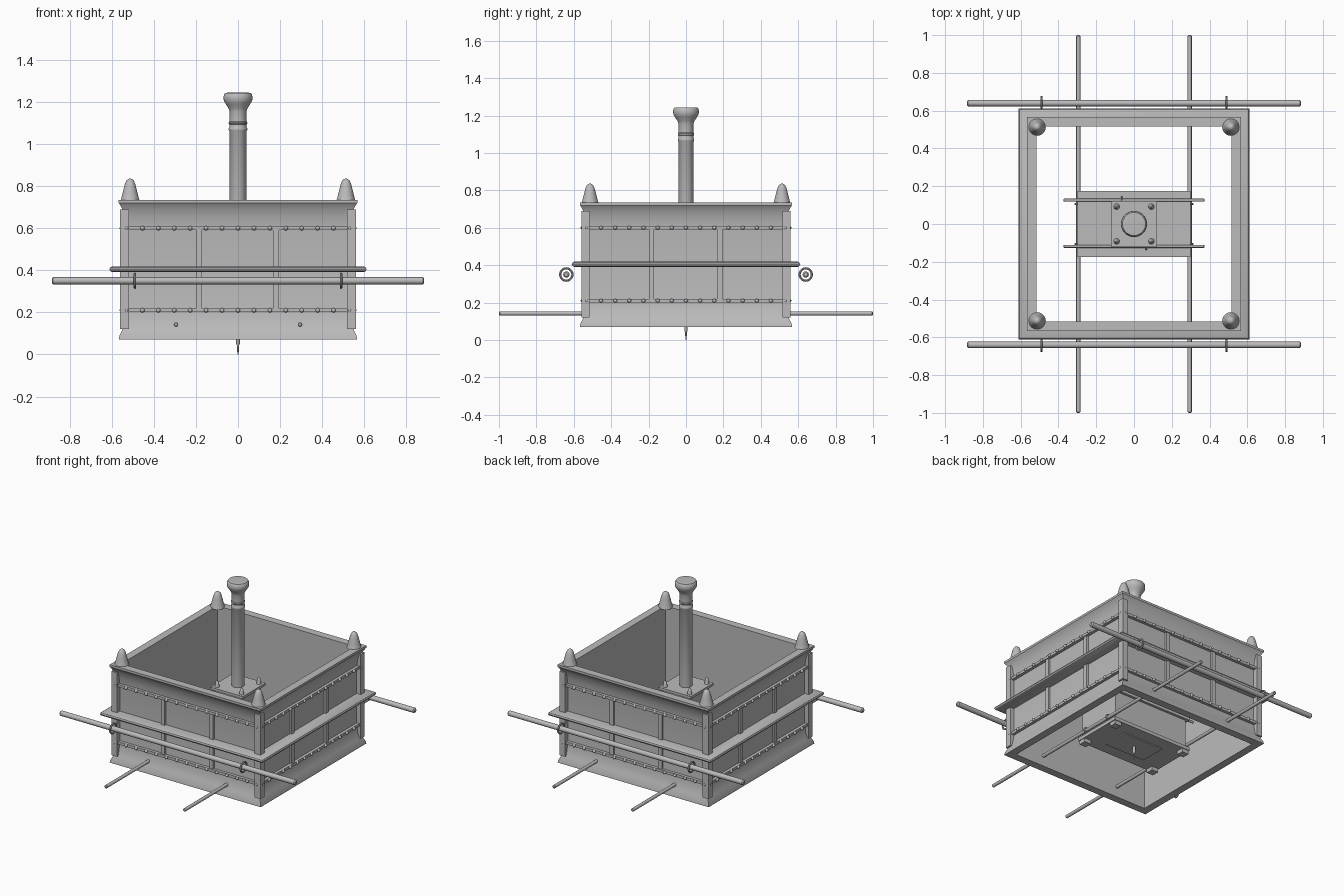
import bpy, bmesh, math
from mathutils import Vector

if "Cube" in bpy.data.objects:
    bpy.data.objects.remove(bpy.data.objects["Cube"])

grey = bpy.data.materials.new("plain grey")
grey.diffuse_color = (0.5, 0.5, 0.5, 1)
grey.use_nodes = True
grey.node_tree.nodes["Principled BSDF"].inputs["Base Color"].default_value = grey.diffuse_color


def finish(name, bm, smooth=True):
    bmesh.ops.recalc_face_normals(bm, faces=bm.faces)
    me = bpy.data.meshes.new(name)
    bm.to_mesh(me)
    bm.free()
    ob = bpy.data.objects.new(name, me)
    bpy.context.collection.objects.link(ob)
    me.materials.append(grey)
    if smooth:
        bpy.context.view_layer.objects.active = ob
        ob.select_set(True)
        bpy.ops.object.shade_smooth_by_angle(angle=math.radians(35))
        ob.select_set(False)
    return ob


def box(name, lo, hi):
    bm = bmesh.new()
    bmesh.ops.create_cube(bm, size=1)
    lo, hi = Vector(lo), Vector(hi)
    for v in bm.verts:
        v.co = Vector(((lo[i] + hi[i]) / 2 + v.co[i] * (hi[i] - lo[i]) for i in range(3)))
    return finish(name, bm, False)


def square_ring(name, profile):
    """Sweep a closed (half width, height) profile round a mitred square."""
    bm = bmesh.new()
    loops = [[bm.verts.new((sx * r, sy * r, z)) for r, z in profile]
             for sx, sy in ((1, 1), (-1, 1), (-1, -1), (1, -1))]
    n = len(profile)
    for i in range(4):
        a, b = loops[i], loops[(i + 1) % 4]
        for j in range(n):
            k = (j + 1) % n
            bm.faces.new((a[j], a[k], b[k], b[j]))
    return finish(name, bm)


def lathe(name, profile, pos=(0, 0, 0), axis='Z', seg=24):
    """Turn a (radius, distance) profile round an axis, with closed ends."""
    bm = bmesh.new()
    rings = []
    for r, h in profile:
        ring = []
        for i in range(seg):
            t = 2 * math.pi * i / seg
            c, s = r * math.cos(t), r * math.sin(t)
            p = {'Z': (c, s, h), 'X': (h, c, s), 'Y': (s, h, c)}[axis]
            ring.append(bm.verts.new(Vector(p) + Vector(pos)))
        rings.append(ring)
    for a, b in zip(rings, rings[1:]):
        for i in range(seg):
            j = (i + 1) % seg
            bm.faces.new((a[i], a[j], b[j], b[i]))
    bm.faces.new(rings[0])
    bm.faces.new(rings[-1])
    return finish(name, bm)


def rod(name, half, r, pos, axis):
    e = r * 0.4
    lathe(name, [(r * 0.6, -half), (r, -half + e), (r, half - e), (r * 0.6, half)], pos, axis, 16)


def torus(name, R, r, pos, axis):
    n, m = 20, 8
    bm = bmesh.new()
    g = []
    for i in range(n):
        t = 2 * math.pi * i / n
        row = []
        for j in range(m):
            u = 2 * math.pi * j / m
            d, h = R + r * math.cos(u), r * math.sin(u)
            c, s = d * math.cos(t), d * math.sin(t)
            p = {'X': (h, c, s), 'Y': (c, h, s), 'Z': (c, s, h)}[axis]
            row.append(bm.verts.new(Vector(p) + Vector(pos)))
        g.append(row)
    for i in range(n):
        for j in range(m):
            a, b = (i + 1) % n, (j + 1) % m
            bm.faces.new((g[i][j], g[a][j], g[a][b], g[i][b]))
    finish(name, bm)


SIGNS = [(-1, -1), (1, -1), (1, 1), (-1, 1)]

# hollow square wall with coved top and bottom mouldings
square_ring("outer_wall", [
    (0.515, 0.07), (0.567, 0.07), (0.565, 0.085), (0.549, 0.12), (0.537, 0.16), (0.53, 0.21),
    (0.53, 0.60), (0.537, 0.65), (0.549, 0.69), (0.563, 0.715), (0.567, 0.72), (0.567, 0.735),
    (0.515, 0.735)])

# riveted bands
for nm, z in (("lower_band", 0.21), ("upper_band", 0.60)):
    square_ring(nm, [(0.52, z - 0.009), (0.55, z - 0.009), (0.55, z + 0.009), (0.52, z + 0.009)])

# round-edged ledge
square_ring("ledge", [(0.52, 0.391), (0.597, 0.391), (0.607, 0.396), (0.611, 0.405),
                      (0.607, 0.414), (0.597, 0.419), (0.52, 0.419)])

# rivets on all four sides
bm = bmesh.new()
for z in (0.21, 0.60):
    for i in range(15):
        u = -0.53 + i * 1.06 / 14
        for p in ((u, -0.553, z), (u, 0.553, z), (-0.553, u, z), (0.553, u, z)):
            res = bmesh.ops.create_uvsphere(bm, u_segments=10, v_segments=6, radius=0.0105)
            bmesh.ops.translate(bm, verts=res["verts"], vec=p)
finish("rivets", bm)

# upright battens between the panels
for s in (-1, 1):
    for u in (-0.185, 0.18):
        a, b = sorted((s * 0.52, s * 0.543))
        box("batten_front_back", (u - 0.014, a, 0.21), (u + 0.014, b, 0.60))
        box("batten_side", (a, u - 0.014, 0.21), (b, u + 0.014, 0.60))

# corner posts and horns
horn = [(0.046, 0.73), (0.041, 0.745), (0.036, 0.765), (0.030, 0.79), (0.024, 0.812),
        (0.017, 0.827), (0.009, 0.834), (0.002, 0.836)]
for sx, sy in SIGNS:
    xs, ys = sorted((sx * 0.517, sx * 0.56)), sorted((sy * 0.517, sy * 0.56))
    box("corner_post", (xs[0], ys[0], 0.12), (xs[1], ys[1], 0.69))
    lathe("horn", horn, (sx * 0.513, sy * 0.513, 0))

# carrying poles with rings
for s in (-1, 1):
    rod("carrying_pole", 0.885, 0.017, (0, s * 0.64, 0.35), 'X')
    for x in (-0.49, 0.49):
        torus("pole_ring", 0.033, 0.006, (x, s * 0.64, 0.35), 'X')
    rod("long_thin_pole", 1.0, 0.011, (s * 0.295, 0, 0.142), 'Y')

# inner chest
box("chest_body", (-0.28, -0.158, 0.10), (0.28, 0.158, 0.325))
box("chest_base", (-0.30, -0.175, 0.095), (0.30, 0.175, 0.118))
box("chest_lid", (-0.30, -0.175, 0.31), (0.30, 0.175, 0.328))
box("chest_lid_panel", (-0.28, -0.158, 0.32), (0.28, 0.158, 0.335))
box("bottom_panel", (-0.15, -0.09, 0.088), (0.15, 0.09, 0.10))
for sx, sy in SIGNS:
    x, y = sx * 0.27, sy * 0.145
    box("chest_foot", (x - 0.025, y - 0.025, 0.07), (x + 0.025, y + 0.025, 0.10))
    torus("chest_ring", 0.016, 0.005, (sx * 0.295, sy * 0.105, 0.142), 'Y')

# spike under the chest
lathe("spike", [(0.009, 0.10), (0.009, 0.05), (0.005, 0.042), (0.003, 0.0)], seg=12)

# pedestal with small horns and cross bars
box("pedestal", (-0.10, -0.10, 0.33), (0.10, 0.10, 0.52))
box("pedestal_plate", (-0.122, -0.122, 0.515), (0.122, 0.122, 0.532))
for sx, sy in SIGNS:
    lathe("small_horn", [(0.016, 0.53), (0.013, 0.545), (0.009, 0.565), (0.003, 0.572)],
          (sx * 0.092, sy * 0.092, 0), seg=12)
for s in (-1, 1):
    rod("cross_bar", 0.373, 0.008, (0, s * 0.122 + 0.004, 0.343), 'X')
    torus("bar_ring", 0.014, 0.004, (-s * 0.065, s * 0.125 + 0.004, 0.343), 'X')

# column with collars and flared cap
lathe("column", [
    (0.040, 0.52), (0.040, 1.06), (0.044, 1.066), (0.044, 1.074), (0.040, 1.08),
    (0.040, 1.092), (0.044, 1.097), (0.044, 1.103), (0.040, 1.108), (0.040, 1.155),
    (0.045, 1.17), (0.058, 1.19), (0.067, 1.205), (0.069, 1.22), (0.067, 1.235),
    (0.061, 1.243), (0.05, 1.244)], seg=32)
